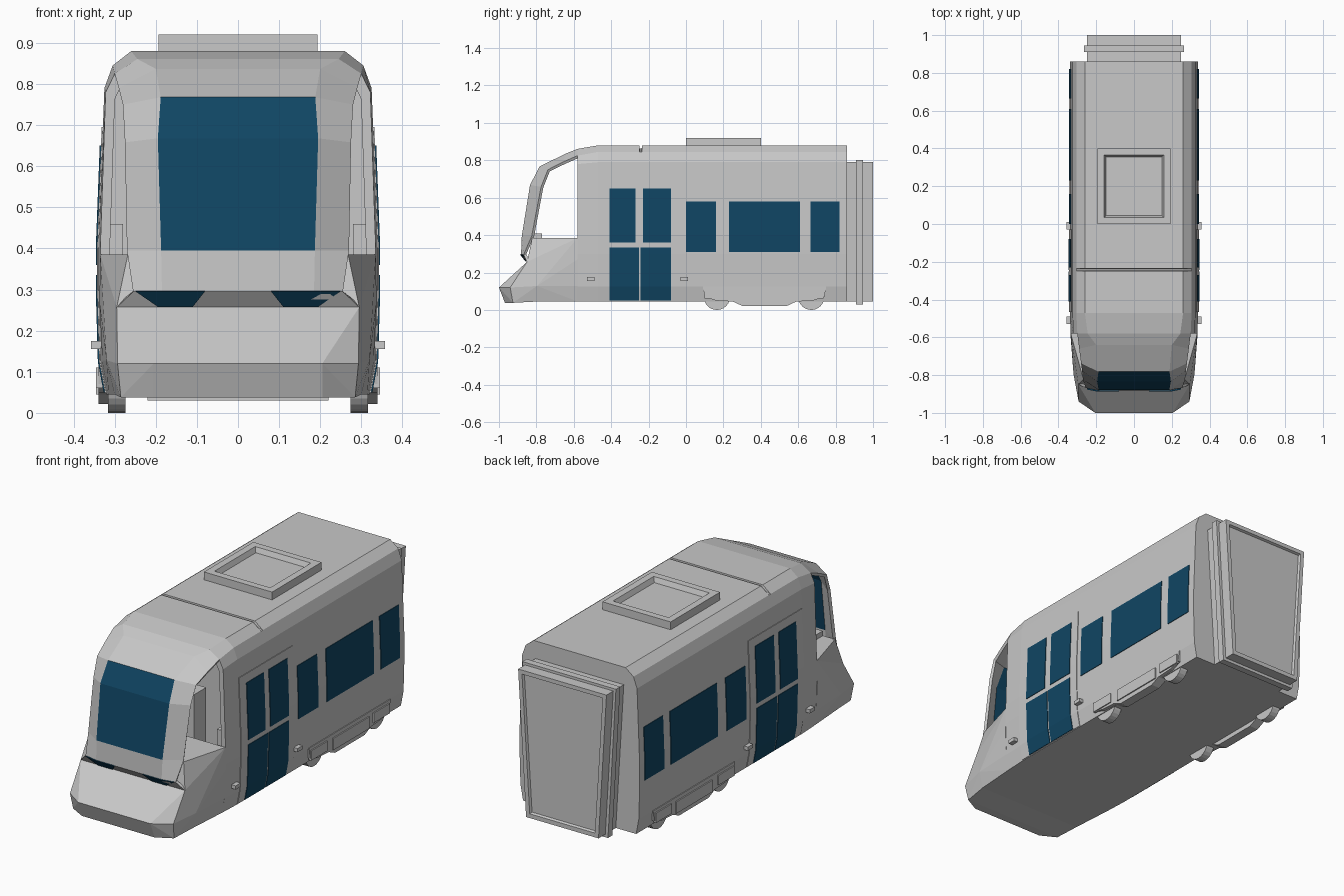
import bpy, bmesh, math
from mathutils import Vector

cube = bpy.data.objects.get("Cube")
if cube:
    bpy.data.objects.remove(cube)


def material(name, rgb):
    m = bpy.data.materials.new(name)
    m.use_nodes = True
    m.diffuse_color = (*rgb, 1)
    m.node_tree.nodes["Principled BSDF"].inputs["Base Color"].default_value = (*rgb, 1)
    return m


GREY = material("light_grey", (0.58, 0.58, 0.58))
BLUE = material("dark_blue_glass", (0.005, 0.06, 0.125))


def finish(name, bm, mats=(GREY,), normals=True):
    if normals:
        bmesh.ops.recalc_face_normals(bm, faces=bm.faces)
    me = bpy.data.meshes.new(name)
    bm.to_mesh(me)
    bm.free()
    for m in mats:
        me.materials.append(m)
    ob = bpy.data.objects.new(name, me)
    bpy.context.collection.objects.link(ob)
    return ob


def mirror(pts):
    return pts + [(-x, y, z) for x, y, z in pts]


def hull(name, pts, mat=GREY, recess=None):
    """Convex solid; recess = (direction, rim width, depth) sinks one face."""
    bm = bmesh.new()
    for p in pts:
        bm.verts.new(p)
    bmesh.ops.convex_hull(bm, input=bm.verts)
    bmesh.ops.dissolve_limit(bm, angle_limit=0.01, verts=bm.verts, edges=bm.edges)
    bmesh.ops.recalc_face_normals(bm, faces=bm.faces)
    if recess:
        d, rim, depth = Vector(recess[0]), recess[1], recess[2]
        face = max(bm.faces, key=lambda f: f.normal.dot(d))
        bmesh.ops.inset_individual(bm, faces=[face], thickness=rim)
        bmesh.ops.inset_individual(bm, faces=[face], thickness=depth * 0.6, depth=-depth)
    return finish(name, bm, (mat,))


def box(name, x0, x1, y0, y1, z0, z1, **kw):
    return hull(name, [(x, y, z) for x in (x0, x1) for y in (y0, y1) for z in (z0, z1)], **kw)


def tapered(name, top, bottom, y0, y1, z0, z1, **kw):
    return hull(name, mirror([(w, y, z) for y in (y0, y1) for w, z in ((top, z1), (bottom, z0))]), **kw)


# Body shell: half profiles swept along y, hollow at the cab end
SIDE = [(0.26, 0.88), (0.305, 0.845), (0.325, 0.79), (0.34, 0.4), (0.34, 0.3), (0.335, 0.125), (0.32, 0.045)]
NECK = [(0.245, 0.861), (0.3, 0.825), (0.322, 0.78), (0.335, 0.4), (0.335, 0.3), (0.33, 0.125), (0.315, 0.045)]
GROOVE = [(0.26, 0.862)] + SIDE[1:]
INNER = [(x * 0.93, 0.45 + (z - 0.45) * 0.95) for x, z in NECK]
stations = [(0.86, SIDE), (-0.235, SIDE), (-0.237, GROOVE), (-0.247, GROOVE), (-0.249, SIDE),
            (-0.47, SIDE), (-0.58, NECK), (-0.58, INNER), (-0.3, INNER)]
bm = bmesh.new()
rings = []
for y, prof in stations:
    loop = [(x, y, z) for x, z in prof] + [(-x, y, z) for x, z in reversed(prof)]
    rings.append([bm.verts.new(p) for p in loop])
for a, b in zip(rings, rings[1:]):
    for i in range(len(a)):
        j = (i + 1) % len(a)
        bm.faces.new((a[i], a[j], b[j], b[i]))
bm.faces.new(rings[0])
bm.faces.new(rings[-1])
finish("body_shell", bm)

# Cab hood with windscreen: rows of (centre edge, pillar edge)
rows = [((0.245, -0.58, 0.861), (0.3, -0.58, 0.825)),
        ((0.2, -0.64, 0.837), (0.29, -0.66, 0.79)),
        ((0.188, -0.782, 0.768), (0.28, -0.738, 0.75)),
        ((0.195, -0.834, 0.668), (0.275, -0.775, 0.658)),
        ((0.187, -0.878, 0.395), (0.27, -0.825, 0.395)),
        ((0.185, -0.882, 0.295), (0.255, -0.868, 0.295)),
        ((0.185, -0.85, 0.257), (0.295, -0.85, 0.257))]
bm = bmesh.new()
grid = []
for c, s in rows:
    line = [(-s[0], *s[1:]), (-c[0], *c[1:]), c, s]
    grid.append([bm.verts.new(p) for p in line])
for r, (a, b) in enumerate(zip(grid, grid[1:])):
    for i in range(3):
        f = bm.faces.new((a[i], b[i], b[i + 1], a[i + 1]))
        f.material_index = int(i == 1 and r in (2, 3))
hood = finish("cab_hood", bm, (GREY, BLUE), normals=False)
mod = hood.modifiers.new("thickness", "SOLIDIFY")
mod.thickness = 0.015
mod.offset = -1

# Lower cab and nose bumper
seam = [(0.295, -0.85, 0.257), (0.32, -0.797, 0.128), (0.3, -0.797, 0.045)]
hull("lower_cab", mirror([(0.335, -0.58, 0.385), (0.337, -0.58, 0.27), (0.33, -0.58, 0.128),
                          (0.315, -0.58, 0.045), (0.268, -0.822, 0.385)] + seam))
hull("nose_bumper", mirror(seam + [(0.205, -1, 0.12), (0.293, -0.94, 0.12),
                                   (0.205, -0.968, 0.038), (0.285, -0.925, 0.038)]))

# Cab interior
box("dashboard", -0.2, 0.2, -0.82, -0.77, 0.38, 0.41)
box("driver_seat", -0.1, 0.1, -0.5, -0.4, 0.2, 0.56)


# Plates that follow the slope of the side wall
def wall(z):
    for (x1, z1), (x0, z0) in zip(SIDE, SIDE[1:]):
        if z0 <= z <= z1:
            return x0 + (x1 - x0) * (z - z0) / (z1 - z0)


def side_plate(name, y0, y1, z0, z1, lift, mat):
    levels = [z0] + [z for _, z in reversed(SIDE) if z0 < z < z1] + [z1]
    for s, label in ((1, "left"), (-1, "right")):
        bm = bmesh.new()
        loops = [[bm.verts.new((s * (wall(z) + o), y, z))
                  for o, y in ((-0.002, y0), (lift, y0), (lift, y1), (-0.002, y1))] for z in levels]
        for a, b in zip(loops, loops[1:]):
            for i in range(4):
                j = (i + 1) % 4
                bm.faces.new((a[i], a[j], b[j], b[i]))
        bm.faces.new(loops[0])
        bm.faces.new(loops[-1])
        finish(f"{name}_{label}", bm, (mat,))


# Doors and windows
side_plate("door_panel", -0.465, -0.03, 0.048, 0.695, 0.003, GREY)
for i, (y0, y1, z0, z1) in enumerate([(-0.41, -0.27, 0.36, 0.65), (-0.23, -0.08, 0.36, 0.65),
                                      (-0.41, -0.252, 0.05, 0.335), (-0.243, -0.08, 0.05, 0.335)]):
    side_plate(f"door_glass_{i + 1}", y0, y1, z0, z1, 0.006, BLUE)
for i, (y0, y1) in enumerate([(0, 0.16), (0.23, 0.61), (0.665, 0.82)]):
    side_plate(f"side_window_{i + 1}", y0, y1, 0.31, 0.58, 0.003, BLUE)

# Roof unit
box("roof_unit", -0.193, 0.193, 0, 0.4, 0.87, 0.92, recess=((0, 0, 1), 0.05, 0.025))

# Rear gangway
tapered("gangway", 0.25, 0.205, 0.85, 1.0, 0.045, 0.79, recess=((0, 1, 0), 0.03, 0.012))
tapered("gangway_ring", 0.265, 0.22, 0.91, 0.945, 0.03, 0.803)

# Parts repeated on both sides
frame = [(0.09, 0.125), (0.1, 0.07), (0.16, 0.05), (0.25, 0.045), (0.3, 0.022)]
for s, label in ((1, "left"), (-1, "right")):
    # Headlight
    bm = bmesh.new()
    lamp = [(0.08, -0.888, 0.296), (0.19, -0.888, 0.296), (0.25, -0.876, 0.296),
            (0.195, -0.857, 0.258), (0.11, -0.857, 0.258)]
    f = bm.faces.new([bm.verts.new((s * x, y, z)) for x, y, z in lamp])
    ext = bmesh.ops.extrude_face_region(bm, geom=[f])
    bmesh.ops.translate(bm, vec=(0, 0.008, 0), verts=[v for v in ext["geom"] if isinstance(v, bmesh.types.BMVert)])
    finish(f"headlight_{label}", bm, (BLUE,))

    # Door sensors and cab side consoles
    for y, end in ((-0.51, "front"), (-0.01, "rear")):
        box(f"sensor_{end}_{label}", s * 0.32, s * 0.358, y - 0.02, y + 0.02, 0.156, 0.175)
    box(f"side_console_{label}", s * 0.28, s * 0.315, -0.57, -0.4, 0.37, 0.46)

    # Bogie side frame
    outline = frame + [(0.84 - y, z) for y, z in reversed(frame)]
    bm = bmesh.new()
    f = bm.faces.new([bm.verts.new((s * 0.29, y, z)) for y, z in outline])
    ext = bmesh.ops.extrude_face_region(bm, geom=[f])
    bmesh.ops.translate(bm, vec=(s * 0.049, 0, 0), verts=[v for v in ext["geom"] if isinstance(v, bmesh.types.BMVert)])
    finish(f"bogie_frame_{label}", bm)
    box(f"bogie_spring_{label}", s * 0.33, s * 0.345, 0.28, 0.57, 0.045, 0.105)

    # Wheels and axle boxes
    for y, end in ((0.165, "front"), (0.67, "rear")):
        bpy.ops.mesh.primitive_cylinder_add(vertices=24, radius=0.07, depth=0.042,
                                            location=(s * 0.295, y, 0.07), rotation=(0, math.pi / 2, 0))
        wheel = bpy.context.object
        wheel.name = f"wheel_{end}_{label}"
        wheel.data.materials.append(GREY)
        box(f"axle_box_{end}_{label}", s * 0.33, s * 0.345, y - 0.065, y + 0.065, 0.06, 0.11)
